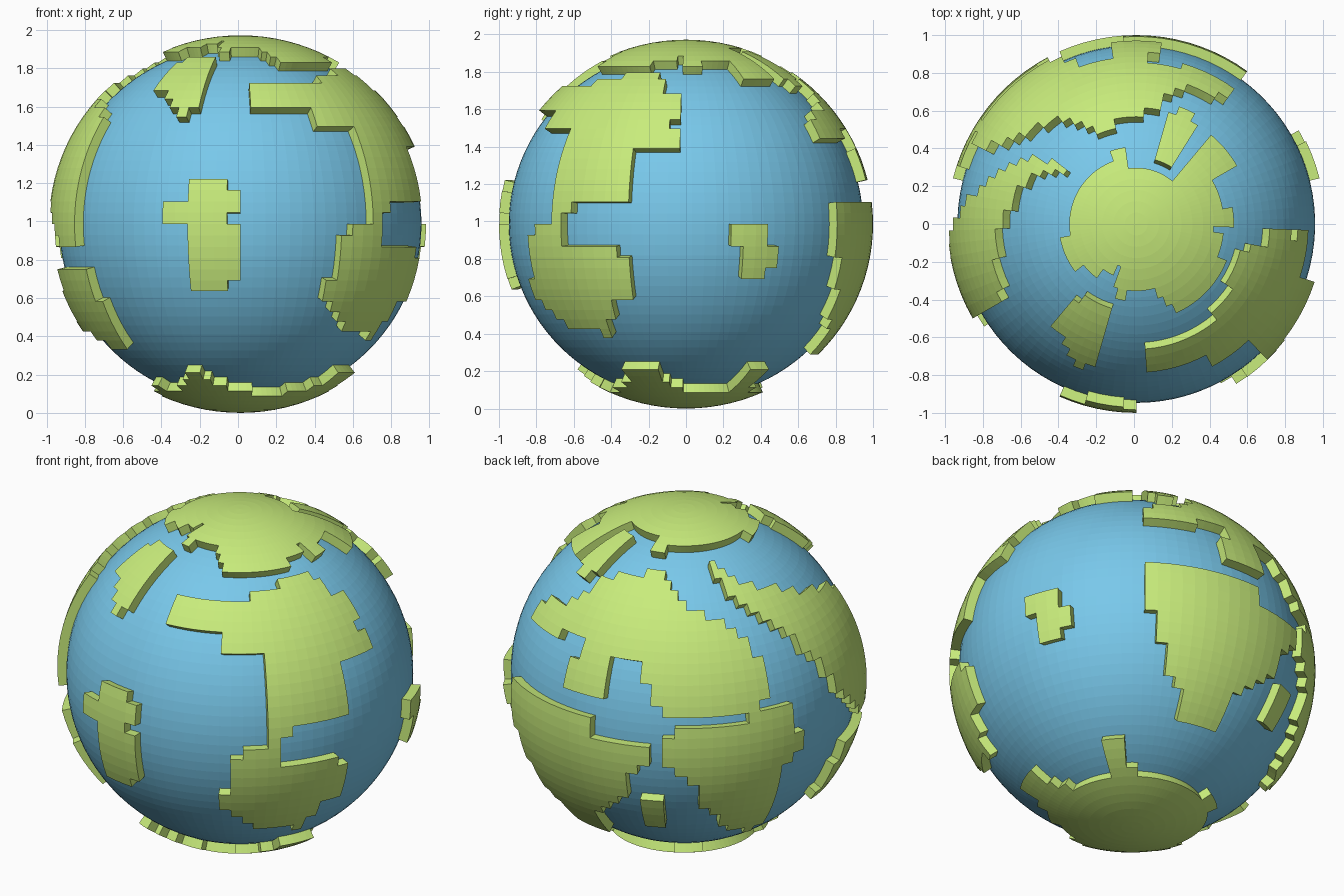
import bpy, bmesh
from math import sin, cos, radians

if "Cube" in bpy.data.objects:
    bpy.data.objects.remove(bpy.data.objects["Cube"])

CX, CZ = 0.012, 0.986          # globe centre
SEA, LAND, INNER = 0.947, 1.0, 0.925
COLS, ROWS = 90, 52            # longitude / latitude cells
FLAT = 0.986                   # slight polar flattening


def material(name, rgb):
    m = bpy.data.materials.new(name)
    m.diffuse_color = (*rgb, 1)
    m.use_nodes = True
    m.node_tree.nodes["Principled BSDF"].inputs["Base Color"].default_value = m.diffuse_color
    return m


BLUE = material("sea_blue", (0.19, 0.58, 0.83))
GREEN = material("land_green", (0.58, 0.84, 0.20))


def point(lon, lat, r):
    a, b = radians(lon), radians(lat)
    return (CX + r * cos(b) * sin(a), -r * cos(b) * cos(a), CZ + r * FLAT * sin(b))


def inside(x, y, poly):
    hit = False
    for (x1, y1), (x2, y2) in zip(poly, poly[1:] + poly[:1]):
        if (y1 > y) != (y2 > y) and x < (x2 - x1) * (y - y1) / (y2 - y1) + x1:
            hit = not hit
    return hit


def land(name, outline):
    """Raise every globe cell whose centre lies inside a (lon, lat) outline."""
    dx, dy = 360 / COLS, 180 / ROWS
    bm = bmesh.new()
    verts = {}

    def vert(i, j):
        key = (0, j) if j in (0, ROWS) else (i % COLS, j)
        if key not in verts:
            verts[key] = bm.verts.new(point(key[0] * dx, j * dy - 90, LAND))
        return verts[key]

    for i in range(COLS):
        for j in range(ROWS):
            lon, lat = (i + 0.5) * dx, (j + 0.5) * dy - 90
            if inside(lon, lat, outline) or inside(lon - 360, lat, outline):
                ring = [vert(i, j), vert(i + 1, j), vert(i + 1, j + 1), vert(i, j + 1)]
                bm.faces.new(list(dict.fromkeys(ring)))
    # coast walls drop below the sea surface
    rim = [e for e in bm.edges if e.is_boundary]
    new = bmesh.ops.extrude_edge_only(bm, edges=rim)["geom"]
    for v in (g for g in new if isinstance(g, bmesh.types.BMVert)):
        k = INNER / LAND
        v.co = (CX + (v.co.x - CX) * k, v.co.y * k, CZ + (v.co.z - CZ) * k)
    bmesh.ops.recalc_face_normals(bm, faces=bm.faces)
    top = max(bm.faces, key=lambda f: (f.calc_center_median() - type(f.normal)((CX, 0, CZ))).length)
    if top.normal.dot(top.calc_center_median() - type(top.normal)((CX, 0, CZ))) < 0:
        bmesh.ops.reverse_faces(bm, faces=bm.faces)
    me = bpy.data.meshes.new(name)
    bm.to_mesh(me)
    bm.free()
    me.materials.append(GREEN)
    bpy.context.collection.objects.link(bpy.data.objects.new(name, me))


# sea
bpy.ops.mesh.primitive_uv_sphere_add(segments=COLS, ring_count=ROWS, radius=SEA, location=(CX, 0, CZ))
sea = bpy.context.object
sea.name = "sea"
sea.scale.z = FLAT
sea.data.materials.append(BLUE)

# front half
land("front_island", [(-16, 13.8), (-4, 13.8), (-4, 10.4), (0, 10.4), (0, 3.5), (-4, 3.5), (-4, 0), (0, 0),
                      (0, -17.3), (-4, -17.3), (-4, -20.8), (-16, -20.8), (-16, 0), (-24, 0), (-24, 6.9), (-16, 6.9)])
land("front_north_island", [(-40, 58), (-36, 62.3), (-16, 62.3), (-16, 48), (-14, 45), (-14, 38.1), (-20, 38.1),
                            (-20, 34.6), (-24, 34.6), (-24, 38.1), (-28, 38.1), (-28, 41.5), (-36, 45), (-40, 45)])
land("right_north_continent", [(4, 38.1), (4, 48.5), (42, 48.5), (42, 52), (56, 52), (56, 55.4), (76, 55.4), (76, 52),
                               (82, 52), (82, 45), (90, 42), (90, 34.6), (84, 34.6), (84, 31.2), (90, 31.2), (90, 24.2),
                               (72, 24.2), (72, 6.9), (54, 6.9), (54, 3.5), (50, 3.5), (50, 0), (46, 0), (44, 20),
                               (44, 31.2), (28, 31.2), (28, 38.1)])
land("right_south_continent", [(38, 0), (50, 0), (50, -6.9), (70, -6.9), (70, -10.4), (74, -10.4), (74, -24.2),
                               (66, -24.2), (66, -31.2), (60, -31.2), (60, -38.1), (56, -38.1), (56, -34.6),
                               (40, -34.6), (40, -31.2), (34, -27.7), (30, -24.2), (30, -17.3), (34, -10.4), (34, -3.5), (38, -3.5)])
land("right_island", [(104, 0), (116, 0), (116, -6.9), (120, -6.9), (120, -13.8), (116, -13.8), (116, -17.3),
                      (108, -17.3), (108, -10.4), (104, -6.9)])

# left and back
land("left_continent", [(-130, 62), (-126, 62), (-119, 55), (-104, 49), (-92, 45), (-80, 41.5), (-74, 38), (-62, 36),
                        (-58, 31), (-58, 3.5), (-61, -6.9), (-68, -6.9), (-78, 0), (-87, 8), (-97, 24.5), (-106, 35),
                        (-115, 42), (-124, 50)])
land("left_south_island", [(-77, -13.8), (-56, -13.8), (-56, -20.8), (-50, -27.7), (-50, -34.6), (-54, -41.5),
                           (-60, -41.5), (-72, -36), (-87, -36), (-83, -22)])
land("back_north_continent", [(146, 27), (146, 36), (156, 38), (164, 43), (168, 50), (175, 54), (184, 55.4), (196, 58),
                              (206, 57), (208, 52), (217, 47), (228, 42), (239, 35), (242, 28), (246, 24), (246, 14),
                              (236, 10.4), (211, 10.4), (203, 17), (199, 26.5), (190, 27), (187, 14), (172, 13.8),
                              (174, 25), (178, 32), (166, 32), (164, 26)])
land("back_south_continent", [(144, 6.9), (184, 6.9), (184, 0), (206, 0), (206, -6.9), (200, -6.9), (196, -17),
                              (192, -24), (182, -31), (180, -45), (160, -45), (160, -38), (154, -31), (150, -20), (144, -7)])
land("back_left_south_continent", [(208, 0), (212, 3.5), (215, 6.9), (236, 6.9), (236, 10.4), (252, 10.4), (252, 0),
                                   (255, -2), (255, -8), (248, -12), (250, -26), (250, -38), (242, -41), (232, -36),
                                   (224, -27), (217, -13), (208, -7)])
land("back_south_island", [(200, -20.8), (208, -20.8), (208, -36), (200, -36)])
land("back_north_island", [(148, 69.2), (164, 69.2), (163, 55), (161, 48.5), (154, 48.5), (150, 52), (149, 59)])

# polar caps
land("north_cap", [(-180, 90), (-180, 73), (-172, 73), (-172, 66), (-165, 66), (-156, 69), (-107, 70), (-80, 70),
                   (-78, 66.5), (-72, 66.5), (-42, 68), (-36, 72), (-22, 74.6), (-16, 66), (-8, 66), (-6, 70), (4, 69),
                   (19, 67), (24, 58), (50, 58.5), (62, 59), (75, 63), (90, 65), (90, 59), (96, 59), (100, 62),
                   (118, 62), (122, 53), (140, 53), (140, 74), (160, 73), (180, 73), (180, 90)])
land("south_cap", [(-180, -90), (-180, -66), (-152, -66), (-150, -62), (-138, -62), (-130, -66), (-75, -64),
                   (-60, -59), (-50, -62), (-32, -59), (-29, -52), (-19, -52), (-17, -58), (0, -62), (15, -66.5),
                   (40, -63), (54, -58), (56, -52), (74, -52), (75, -58), (92, -65), (122, -66), (123, -52), (137, -52),
                   (138, -63), (165, -67), (180, -66), (180, -90)])
